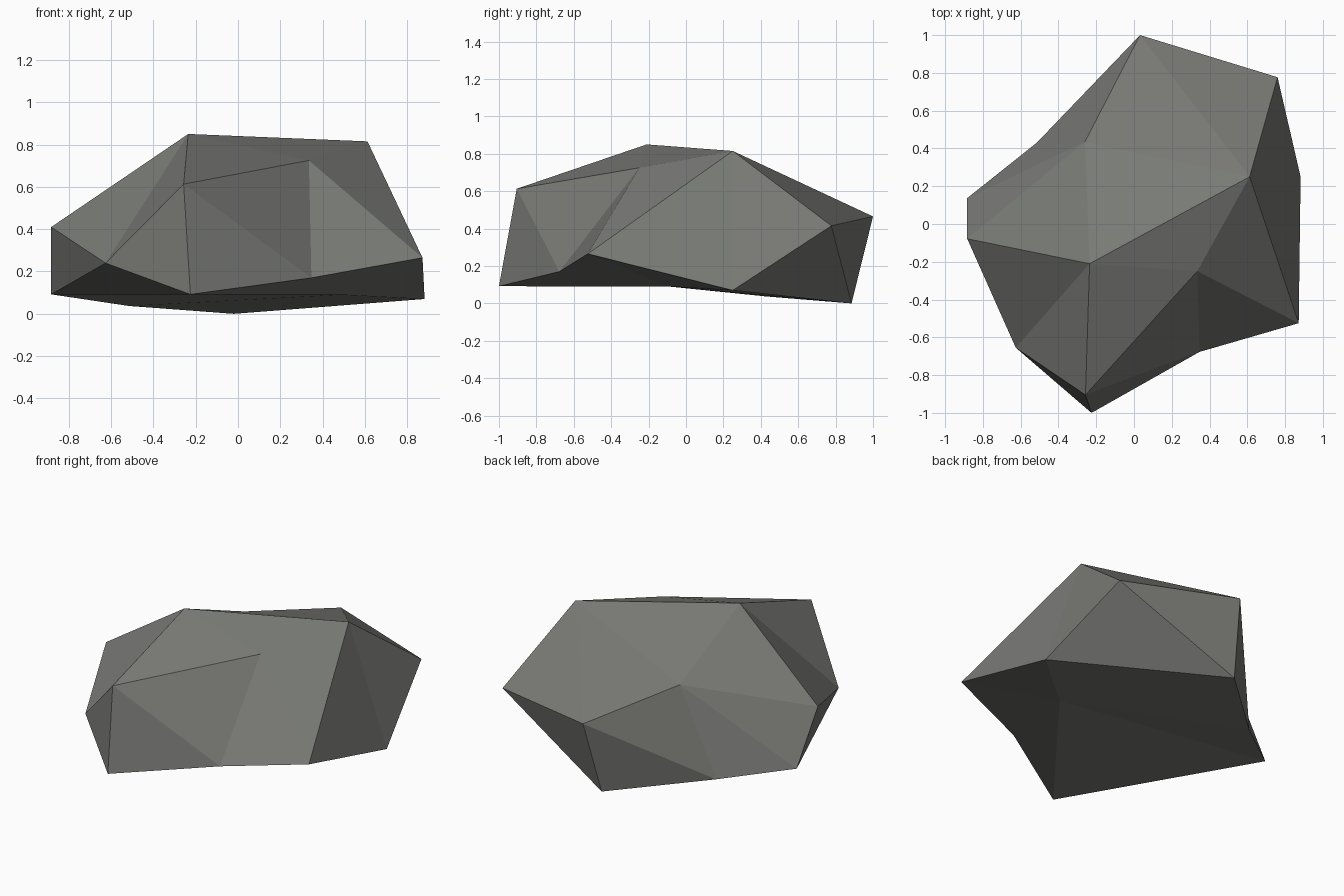
import bpy, bmesh

if "Cube" in bpy.data.objects:
    bpy.data.objects.remove(bpy.data.objects["Cube"])

# Corner points of the boulder, each with a letter
points = {
    # crown
    "N": (-0.235, -0.21, 0.85), "C": (0.612, 0.25, 0.815), "O": (0.335, -0.25, 0.725),
    "H": (-0.257, -0.905, 0.613), "M": (-0.26, 0.435, 0.578),
    # shoulders
    "A": (0.032, 1.0, 0.465), "B": (0.76, 0.777, 0.415), "J": (-0.883, -0.078, 0.41),
    "I": (-0.626, -0.655, 0.24), "E": (0.872, -0.525, 0.265), "F": (0.347, -0.677, 0.17),
    # foot
    "G": (-0.225, -1.0, 0.092), "K": (-0.883, 0.137, 0.092), "L": (-0.515, 0.43, 0.037),
    "P": (-0.02, 0.885, 0.0), "D": (0.882, 0.25, 0.07), "Q": (0.49, -0.09, 0.09),
}

# Facets, named by their corners
crown = "NHO NOC NCM ACM ABC NMJ NJI NIH"
sides = "MJK MKL MLA ALP APB BPD BDC CDE CEO OEF OFH HFG HGI GKI IKJ"
ring = "DPLKGFE"
underside = " ".join("Q" + ring[i] + ring[(i + 1) % len(ring)] for i in range(len(ring)))

bm = bmesh.new()
verts = {name: bm.verts.new(co) for name, co in points.items()}
for facet in f"{crown} {sides} {underside}".split():
    bm.faces.new([verts[c] for c in facet])
bmesh.ops.recalc_face_normals(bm, faces=bm.faces)

# Flat shaded stone
mesh = bpy.data.meshes.new("boulder")
bm.to_mesh(mesh)
bm.free()
stone = bpy.data.materials.new("grey stone")
stone.diffuse_color = (0.19, 0.195, 0.18, 1)
stone.use_nodes = True
stone.node_tree.nodes["Principled BSDF"].inputs["Base Color"].default_value = stone.diffuse_color
mesh.materials.append(stone)
boulder = bpy.data.objects.new("boulder", mesh)
bpy.context.collection.objects.link(boulder)
